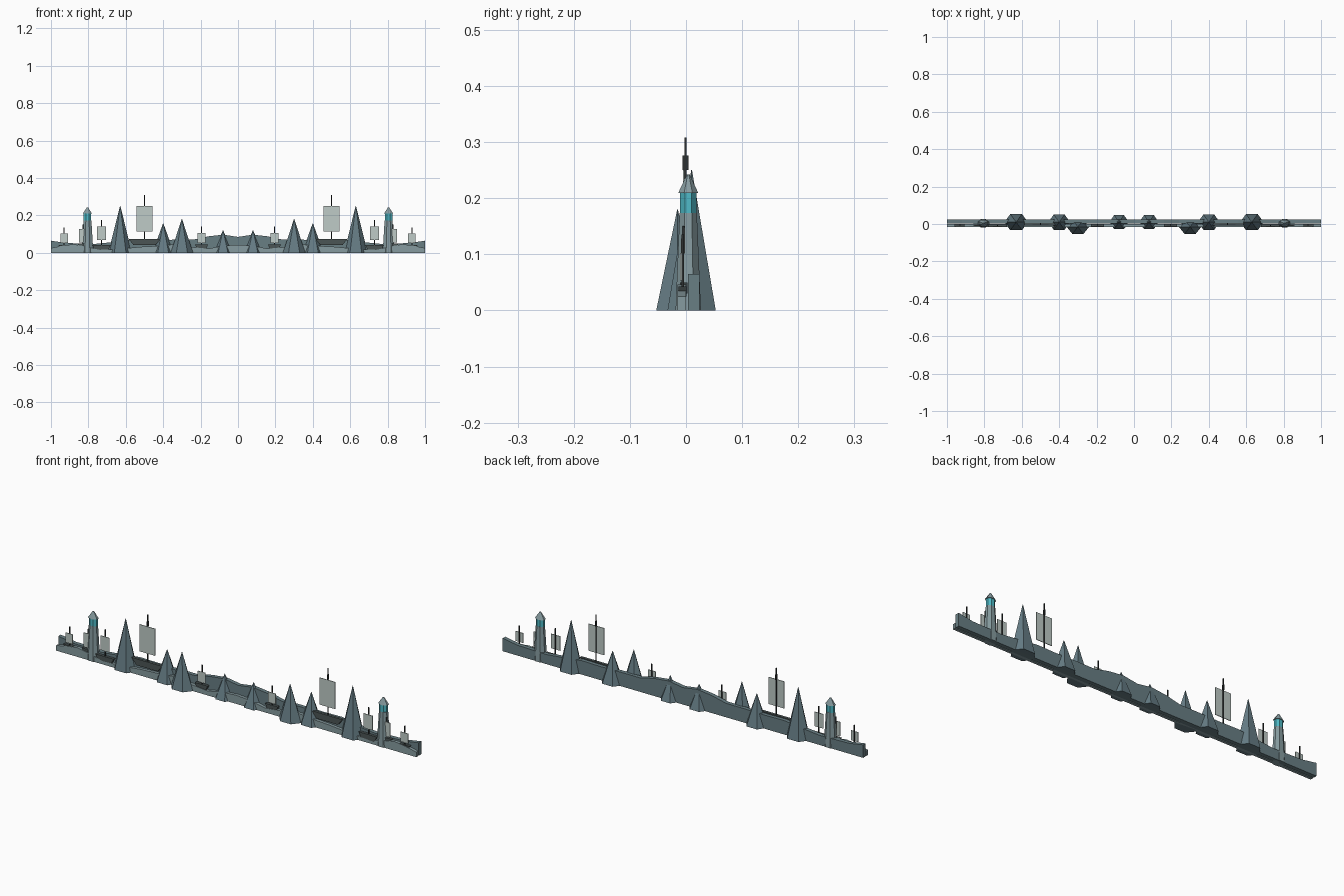
import bpy
import bmesh
from math import cos, sin, pi

if "Cube" in bpy.data.objects:
    bpy.data.objects.remove(bpy.data.objects["Cube"])


def material(name, r, g, b):
    m = bpy.data.materials.new(name)
    m.use_nodes = True
    m.diffuse_color = (r, g, b, 1)
    m.node_tree.nodes["Principled BSDF"].inputs["Base Color"].default_value = (r, g, b, 1)
    return m


ROCK = material("slate_rock", 0.13, 0.20, 0.23)
PALE = material("pale_slate", 0.24, 0.33, 0.35)
WAVE = material("deep_wave", 0.14, 0.21, 0.23)
HULL = material("dark_hull", 0.07, 0.09, 0.09)
SAIL = material("grey_sail", 0.52, 0.60, 0.57)
MAST = material("black_mast", 0.025, 0.03, 0.03)
GLOW = material("teal_lantern", 0.08, 0.50, 0.58)


def finish(name, bm, mat):
    bmesh.ops.recalc_face_normals(bm, faces=bm.faces[:])
    mesh = bpy.data.meshes.new(name)
    bm.to_mesh(mesh)
    bm.free()
    mesh.materials.append(mat)
    obj = bpy.data.objects.new(name, mesh)
    bpy.context.collection.objects.link(obj)
    return obj


def box(name, mat, x, y, z0, z1, wx, wy):
    bm = bmesh.new()
    bmesh.ops.create_cube(bm, size=1)
    for v in bm.verts:
        v.co = (x + v.co.x * wx, y + v.co.y * wy, z0 + (v.co.z + 0.5) * (z1 - z0))
    return finish(name, bm, mat)


def prism(name, mat, profile, y0, y1):
    """Extrude an (x, z) outline along y."""
    bm = bmesh.new()
    face = bm.faces.new([bm.verts.new((x, y0, z)) for x, z in profile])
    new = bmesh.ops.extrude_face_region(bm, geom=[face])["geom"]
    for v in new:
        if isinstance(v, bmesh.types.BMVert):
            v.co.y = y1
    return finish(name, bm, mat)


def frustum(name, mat, x, y, z0, z1, r0, r1, sides, squash):
    """Faceted cone, flattened in y."""
    bm = bmesh.new()
    turn = pi / sides if sides == 8 else 0
    bmesh.ops.create_cone(bm, cap_ends=True, segments=sides, radius1=r0,
                          radius2=r1, depth=z1 - z0)
    # put the corners at known angles, then move into place
    ref = min(bm.verts, key=lambda v: v.co.z).co
    if sides == 6 and min(abs(v.co.y) for v in bm.verts if v.co.z < 0) > 0.001:
        turn = pi / 6
    for v in bm.verts:
        a, b = v.co.x, v.co.y
        v.co.x = x + a * cos(turn) - b * sin(turn)
        v.co.y = y + (a * sin(turn) + b * cos(turn)) * squash
        v.co.z += (z0 + z1) / 2
    return finish(name, bm, mat)


def wave(name, mat, crest, y0, y1):
    """Symmetric swell, its crest given from the middle outwards."""
    top = [(-x, z) for x, z in reversed(crest) if x > 0] + crest
    prism(name, mat, top + [(1, 0), (-1, 0)], y0, y1)


# Two layers of sea
wave("back_wave", WAVE,
     [(0, 0.085), (0.08, 0.097), (0.16, 0.088), (0.24, 0.07), (0.34, 0.07),
      (0.46, 0.068), (0.56, 0.07), (0.66, 0.058), (0.76, 0.048), (0.84, 0.05),
      (0.92, 0.052), (1, 0.065)], 0.004, 0.024)
wave("front_wave", PALE,
     [(0, 0.043), (0.08, 0.038), (0.16, 0.022), (0.24, 0.03), (0.34, 0.045),
      (0.44, 0.036), (0.52, 0.032), (0.64, 0.02), (0.74, 0.016), (0.82, 0.035),
      (0.88, 0.046), (0.94, 0.038), (1, 0.025)], -0.015, 0.0)


def ship(side, label, x, y, hull_w, hull_z, hull_h, sail_w, sail_z, sail_top, mast_top):
    cx = side * x
    w = hull_w / 2
    prism(label + "_hull", HULL,
          [(cx - w, hull_z + hull_h), (cx + w, hull_z + hull_h),
           (cx + w * 0.7, hull_z), (cx - w * 0.7, hull_z)], y - 0.007, y + 0.007)
    box(label + "_mast", MAST, cx, y, hull_z, mast_top, 0.005, 0.004)
    box(label + "_sail", SAIL, cx, y - 0.003, sail_z, sail_top, sail_w, 0.003)


for side, tag in ((1, "left"), (-1, "right")):
    # Rock spires: x, y, height, half width, half depth
    for i, (x, y, h, r, d) in enumerate((
            (0.63, 0.010, 0.25, 0.063, 0.043), (0.40, 0.010, 0.157, 0.058, 0.041),
            (0.30, -0.015, 0.18, 0.060, 0.038), (0.08, 0.010, 0.12, 0.052, 0.038))):
        frustum(f"{tag}_rock_{i + 1}", ROCK, side * x, y, 0, h, r, 0.001, 6, d / (r * 0.866))

    # Lighthouse
    lx, ly = side * 0.805, 0.004
    frustum(tag + "_tower", PALE, lx, ly, 0, 0.174, 0.034, 0.023, 8, 0.72)
    frustum(tag + "_lantern", GLOW, lx, ly, 0.174, 0.21, 0.022, 0.022, 8, 0.72)
    frustum(tag + "_tower_roof", PALE, lx, ly, 0.209, 0.242, 0.027, 0.004, 8, 0.72)

    # Ships, large one first
    ship(side, tag + "_great_ship", 0.50, -0.001, 0.17, 0.042, 0.032, 0.086, 0.115, 0.25, 0.308)
    box(tag + "_pennant", MAST, side * 0.5, -0.001, 0.25, 0.276, 0.004, 0.011)
    ship(side, tag + "_near_ship", 0.73, -0.008, 0.10, 0.012, 0.03, 0.05, 0.068, 0.14, 0.175)
    ship(side, tag + "_far_ship", 0.828, -0.004, 0.06, 0.03, 0.02, 0.044, 0.056, 0.128, 0.15)
    ship(side, tag + "_outer_ship", 0.93, -0.006, 0.06, 0.025, 0.018, 0.04, 0.053, 0.102, 0.135)
    ship(side, tag + "_inner_ship", 0.195, -0.006, 0.07, 0.02, 0.025, 0.042, 0.053, 0.106, 0.14)
